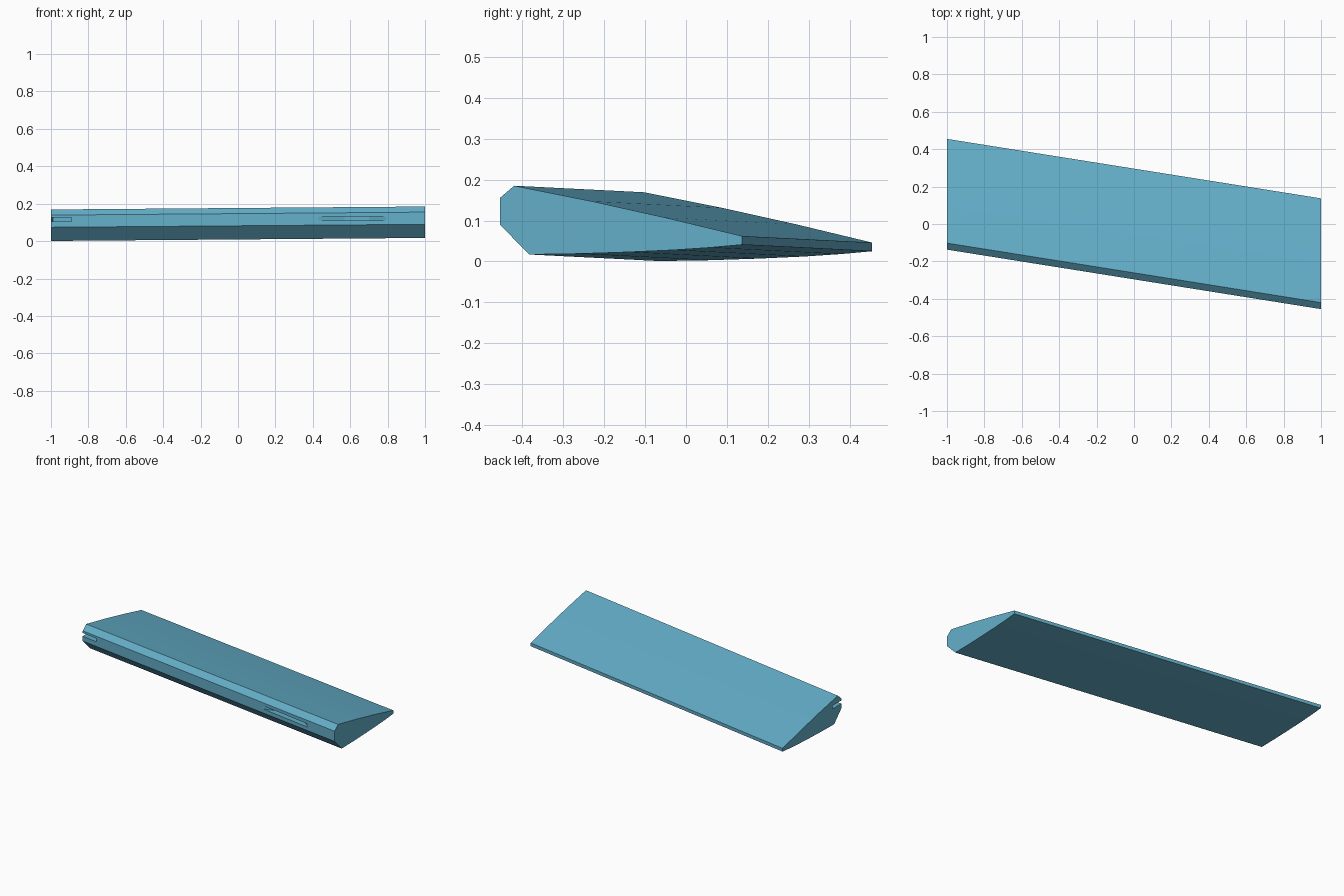
import bpy
import bmesh
from mathutils import Vector

if "Cube" in bpy.data.objects:
    bpy.data.objects.remove(bpy.data.objects["Cube"])

blue = bpy.data.materials.new("sky_blue")
blue.diffuse_color = (0.127, 0.429, 0.591, 1)
blue.use_nodes = True
blue.node_tree.nodes["Principled BSDF"].inputs["Base Color"].default_value = blue.diffuse_color


def prism(name, ring, offset):
    """Closed solid swept from a ring of points along an offset."""
    bm = bmesh.new()
    base = bm.faces.new([bm.verts.new(p) for p in ring])
    swept = bmesh.ops.extrude_face_region(bm, geom=[base], use_keep_orig=True)
    verts = [v for v in swept["geom"] if isinstance(v, bmesh.types.BMVert)]
    bmesh.ops.translate(bm, vec=offset, verts=verts)
    bmesh.ops.recalc_face_normals(bm, faces=bm.faces)
    mesh = bpy.data.meshes.new(name)
    bm.to_mesh(mesh)
    bm.free()
    mesh.materials.append(blue)
    obj = bpy.data.objects.new(name, mesh)
    bpy.context.collection.objects.link(obj)
    return obj


# Swept wing panel: one section, sheared back and slightly down to the left
section = [(-0.455, 0.155), (-0.42, 0.185), (-0.23, 0.147), (-0.05, 0.107),
           (0.137, 0.062), (0.137, 0.041), (0.06, 0.034), (-0.03, 0.028),
           (-0.14, 0.023), (-0.26, 0.019), (-0.383, 0.017), (-0.455, 0.09)]
wing = prism("wing_panel", [(1, y, z) for y, z in section],
             Vector((-2, 0.318, -0.016)))


def leading_edge(x):
    return -0.455 + 0.159 * (1 - x)


def slot(name, plan, z0, z1):
    """Cut a recess; plan holds (x, depth behind the leading edge)."""
    cutter = prism(name, [(x, leading_edge(x) + d, z0) for x, d in plan],
                   Vector((0, 0, z1 - z0)))
    cutter.hide_render = True
    cutter.hide_viewport = True
    cut = wing.modifiers.new(name, 'BOOLEAN')
    cut.object = cutter
    cut.operation = 'DIFFERENCE'
    cut.solver = 'EXACT'


# Tip slot, square to the swept edge and open at the end face
slot("tip_slot_cutter", [(-1.02, -0.03), (-0.895, -0.03), (-0.865, 0.15),
                         (-0.99, 0.15)], 0.105, 0.125)
# Hinge recess with tapered sides
slot("hinge_slot_cutter", [(0.36, -0.03), (0.835, -0.03), (0.70, 0.06),
                           (0.57, 0.06)], 0.111, 0.131)

bpy.context.view_layer.objects.active = wing
wing.select_set(True)
bpy.ops.object.shade_smooth_by_angle(angle=0.3)
